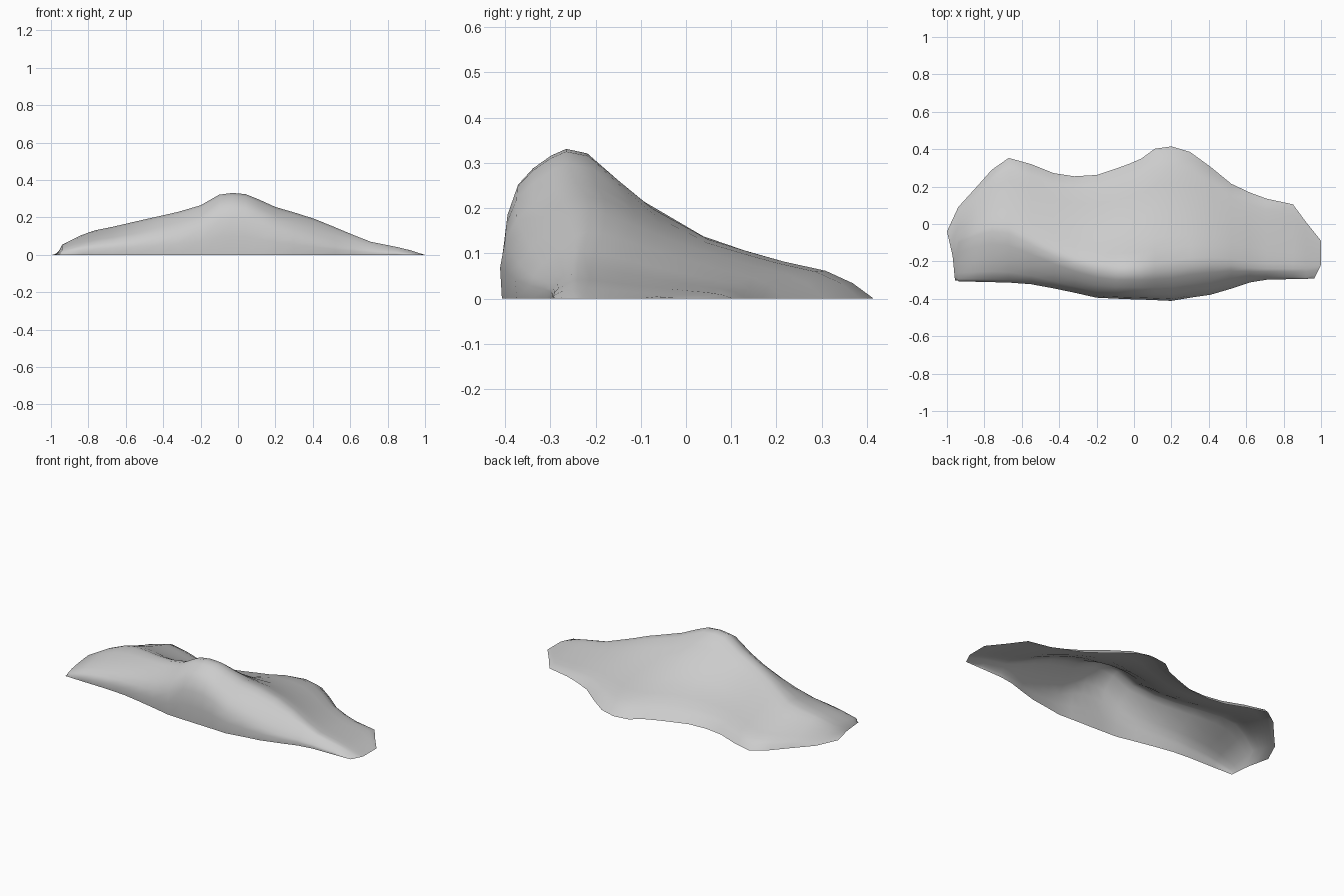
import bpy, bmesh

# Cross-section stations along the hill: x, front y, back y, ridge y, ridge height
stations = [
    (-0.94, -0.302, 0.09, -0.10, 0.055), (-0.84, -0.305, 0.20, -0.06, 0.105),
    (-0.76, -0.307, 0.29, -0.04, 0.132), (-0.67, -0.309, 0.353, -0.05, 0.15),
    (-0.55, -0.318, 0.32, -0.11, 0.178), (-0.43, -0.34, 0.272, -0.17, 0.205),
    (-0.32, -0.363, 0.255, -0.215, 0.230), (-0.20, -0.39, 0.262, -0.25, 0.265),
    (-0.10, -0.395, 0.295, -0.265, 0.322), (-0.03, -0.398, 0.32, -0.265, 0.331),
    (0.04, -0.40, 0.35, -0.265, 0.325), (0.11, -0.403, 0.402, -0.26, 0.297),
    (0.20, -0.407, 0.415, -0.25, 0.256), (0.30, -0.39, 0.385, -0.23, 0.227),
    (0.41, -0.374, 0.305, -0.22, 0.192), (0.52, -0.342, 0.215, -0.22, 0.147),
    (0.62, -0.31, 0.168, -0.235, 0.105), (0.71, -0.296, 0.135, -0.24, 0.07),
    (0.85, -0.293, 0.105, -0.24, 0.042), (0.92, -0.292, 0.01, -0.24, 0.025),
]
# Normalised profiles: (distance, steep height, gentle height)
front = [(0, 0, 0), (-0.03, 0.3, 0.2), (0.04, 0.57, 0.33), (0.2, 0.76, 0.52),
         (0.45, 0.87, 0.72), (0.75, 0.955, 0.92), (1, 1, 1)]
back = [(0.08, 0.97, 0.97), (0.19, 0.80, 0.88), (0.28, 0.66, 0.79), (0.45, 0.45, 0.63),
        (0.58, 0.35, 0.52), (0.70, 0.27, 0.42), (0.84, 0.20, 0.32), (0.93, 0.10, 0.20),
        (1, 0, 0)]


def section(x, yf, yb, yr, h):
    k = min(1, max(0, (h - 0.15) / 0.16))
    kf = max(k, 0.45) if x < 0 else k  # the left shoulder rises quickly from its front edge
    pts = []
    for d, steep, gentle in front:
        y = yf + max((yr - yf) * d, -0.004)
        pts.append((x, y, h * (gentle + (steep - gentle) * kf)))
    for d, steep, gentle in back:
        pts.append((x, yr + (yb - yr) * d, h * (gentle + (steep - gentle) * k)))
    return pts


def end_edge(corners):
    # ground-level end edge, spread over the same number of points as a section
    n = len(front) + len(back)
    pts = []
    for i in range(n):
        t = i / (n - 1) * (len(corners) - 1)
        j = min(int(t), len(corners) - 2)
        a, b = corners[j], corners[j + 1]
        pts.append((a[0] + (b[0] - a[0]) * (t - j), a[1] + (b[1] - a[1]) * (t - j), 0))
    return pts


# Open shell lofted from one end of the hill to the other
rows = [end_edge([(-0.957, -0.302), (-0.97, -0.17), (-1, -0.04)])]
rows += [section(*s) for s in stations]
rows.append(end_edge([(0.965, -0.29), (1, -0.22), (1, -0.09)]))

bm = bmesh.new()
grid = [[bm.verts.new(p) for p in row] for row in rows]
for r0, r1 in zip(grid, grid[1:]):
    for i in range(len(r0) - 1):
        bm.faces.new((r0[i], r1[i], r1[i + 1], r0[i + 1]))
for f in bm.faces:
    f.smooth = True
mesh = bpy.data.meshes.new("hill")
bm.to_mesh(mesh)
bm.free()
hill = bpy.data.objects.new("hill", mesh)
bpy.context.collection.objects.link(hill)
